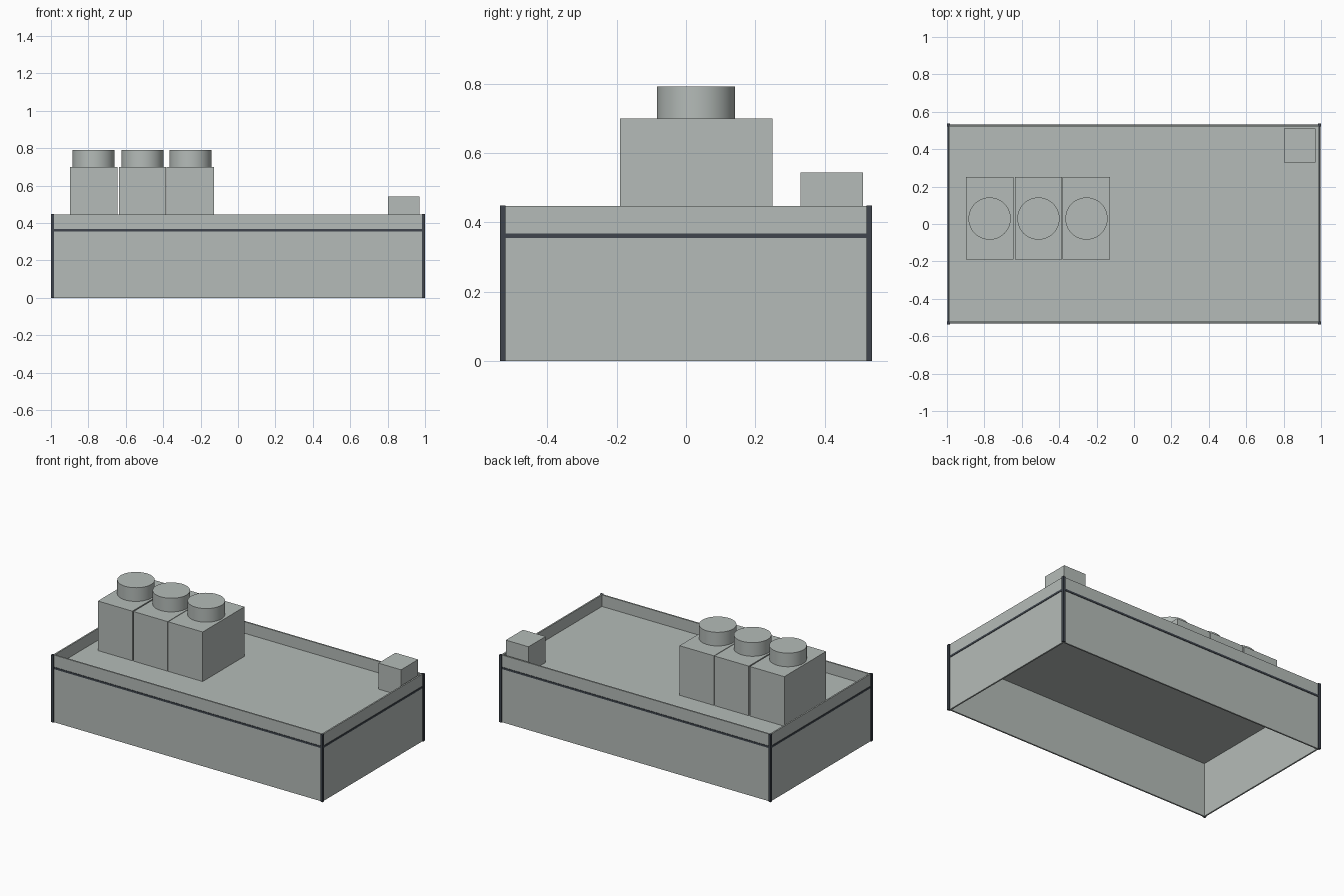
import bpy, math

if "Cube" in bpy.data.objects:
    bpy.data.objects.remove(bpy.data.objects["Cube"])


def material(name, rgb):
    m = bpy.data.materials.new(name)
    m.diffuse_color = (*rgb, 1)
    m.use_nodes = True
    m.node_tree.nodes["Principled BSDF"].inputs["Base Color"].default_value = m.diffuse_color
    return m


GREY = material("pale grey", (0.46, 0.50, 0.48))
DARK = material("dark slate", (0.05, 0.06, 0.075))


def box(name, x0, x1, y0, y1, z0, z1, mat):
    bpy.ops.mesh.primitive_cube_add(
        size=1, location=((x0 + x1) / 2, (y0 + y1) / 2, (z0 + z1) / 2))
    o = bpy.context.object
    o.name = name
    o.scale = (x1 - x0, y1 - y0, z1 - z0)
    bpy.ops.object.transform_apply(location=False, rotation=False, scale=True)
    o.data.materials.append(mat)
    return o


X, Y, T = 0.993, 0.53, 0.01      # outer wall faces and wall thickness
TOP, ROOF = 0.447, 0.37          # parapet top and roof deck level
POST = 0.016

# Walls (open below) and the trim band around them
for s, side in ((-1, "front"), (1, "back")):
    a, b = sorted((s * Y, s * (Y - T)))
    box(side + "_wall", -X, X, a, b, 0, TOP, GREY)
    a, b = sorted((s * (Y + 0.003), s * (Y - 0.002)))
    box(side + "_band", -X, X, a, b, 0.355, 0.368, DARK)
for s, side in ((-1, "left"), (1, "right")):
    a, b = sorted((s * X, s * (X - T)))
    box(side + "_wall", a, b, -Y + T, Y - T, 0, TOP, GREY)
    a, b = sorted((s * (X + 0.003), s * (X - 0.002)))
    box(side + "_band", a, b, -Y, Y, 0.355, 0.368, DARK)

# Corner posts
for sx in (-1, 1):
    for sy in (-1, 1):
        xs = sorted((sx, sx * (1 - POST)))
        ys = sorted((sy * 0.537, sy * (0.537 - POST)))
        box("corner_post", *xs, *ys, 0, TOP + 0.001, DARK)

# Roof deck
box("roof_deck", -X + T, X - T, -Y + T, Y - T, ROOF - 0.01, ROOF, GREY)

# Rooftop units with round fan housings
for x0, x1 in ((-0.899, -0.645), (-0.637, -0.385), (-0.381, -0.127)):
    box("rooftop_unit", x0, x1, -0.19, 0.25, ROOF, 0.70, GREY)
    bpy.ops.mesh.primitive_cylinder_add(
        vertices=48, radius=0.113, depth=0.091,
        location=((x0 + x1) / 2, 0.029, 0.7455))
    fan = bpy.context.object
    fan.name = "fan_housing"
    fan.data.materials.append(GREY)
    bpy.ops.object.shade_smooth_by_angle(angle=math.radians(30))

# Small hatch in the back right corner
box("roof_hatch", 0.803, 0.97, 0.33, 0.51, ROOF, 0.543, GREY)
